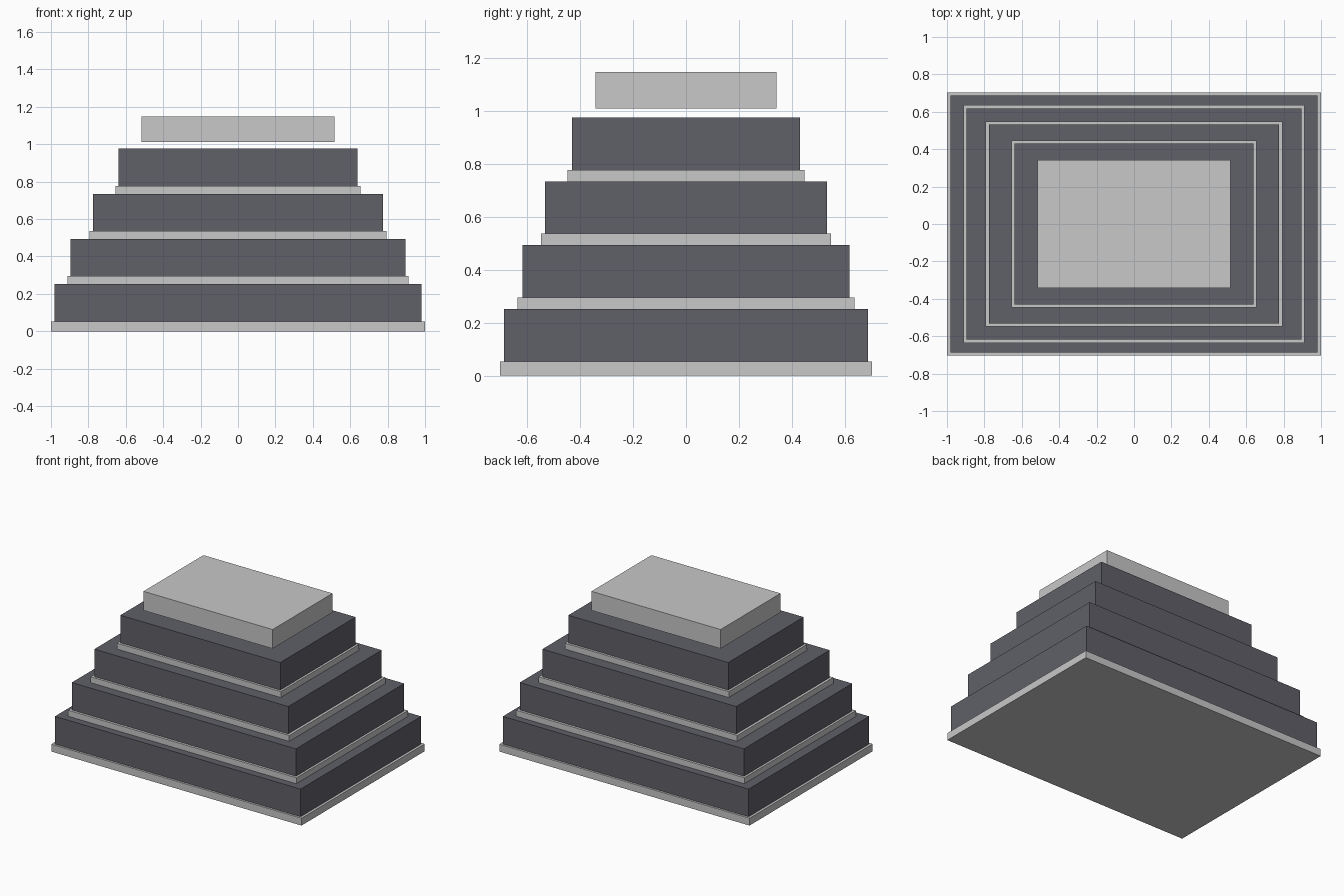
import bpy

if "Cube" in bpy.data.objects:
    bpy.data.objects.remove(bpy.data.objects["Cube"], do_unlink=True)


def material(name, color):
    mat = bpy.data.materials.new(name)
    mat.use_nodes = True
    mat.diffuse_color = color
    mat.node_tree.nodes["Principled BSDF"].inputs["Base Color"].default_value = color
    return mat


def block(name, half_x, half_y, bottom, top, mat):
    bpy.ops.mesh.primitive_cube_add(size=2, location=(0, 0, (bottom + top) / 2))
    obj = bpy.context.object
    obj.name = name
    obj.scale = (half_x, half_y, (top - bottom) / 2)
    bpy.ops.object.transform_apply(location=False, rotation=False, scale=True)
    obj.data.materials.append(mat)


pale = material("pale grey", (0.58, 0.58, 0.58, 1))
slate = material("slate grey", (0.115, 0.115, 0.14, 1))

# Stacked storeys: a thin pale ledge under each dark block
storeys = [  # ledge half sizes, block half sizes, ledge bottom, block bottom, block top
    ((1.0, 0.703), (0.982, 0.688), 0.0, 0.053, 0.253),
    ((0.912, 0.636), (0.896, 0.618), 0.253, 0.296, 0.494),
    ((0.794, 0.549), (0.775, 0.533), 0.494, 0.537, 0.735),
    ((0.655, 0.447), (0.639, 0.43), 0.735, 0.778, 0.977),
]
for i, (ledge, body, low, mid, high) in enumerate(storeys, 1):
    block(f"ledge_{i}", *ledge, low, mid, pale)
    block(f"storey_{i}", *body, mid, high, slate)

# Pale cap hovering just above the top storey
block("roof_cap", 0.516, 0.342, 1.011, 1.149, pale)
